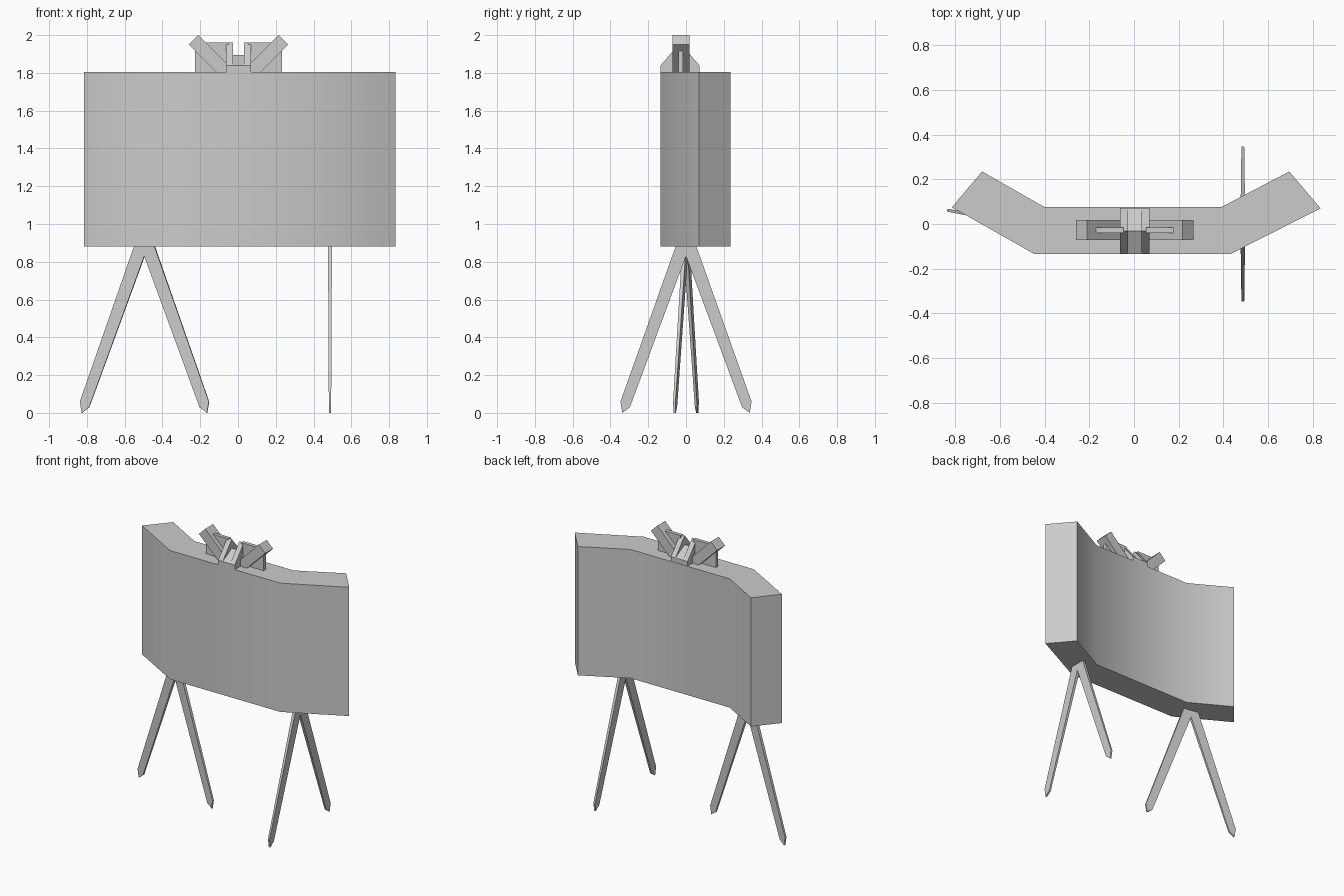
import bpy, bmesh
from math import radians
from mathutils import Matrix, Vector

cube = bpy.data.objects.get("Cube")
if cube:
    bpy.data.objects.remove(cube, do_unlink=True)

grey = bpy.data.materials.new("plain_grey")
grey.use_nodes = True
grey.diffuse_color = (0.6, 0.6, 0.6, 1)
grey.node_tree.nodes["Principled BSDF"].inputs["Base Color"].default_value = (0.6, 0.6, 0.6, 1)


def prism(name, outline, place, low, high):
    """Extrude a 2D outline from low to high; place maps (a, b, depth) to a point."""
    bm = bmesh.new()
    rings = [[bm.verts.new(place(a, b, d)) for a, b in outline] for d in (low, high)]
    for ring in rings:
        bm.faces.new(ring)
    n = len(outline)
    for i in range(n):
        j = (i + 1) % n
        bm.faces.new((rings[0][i], rings[0][j], rings[1][j], rings[1][i]))
    bmesh.ops.recalc_face_normals(bm, faces=bm.faces)
    mesh = bpy.data.meshes.new(name)
    bm.to_mesh(mesh)
    bm.free()
    mesh.materials.append(grey)
    obj = bpy.data.objects.new(name, mesh)
    bpy.context.collection.objects.link(obj)
    return obj


def upright(a, b, d):      # outline in x, y; depth along z
    return Vector((a, b, d))


def frontal(a, b, d):      # outline in x, z; depth along y
    return Vector((a, d, b))


def sideways(a, b, d):     # outline in y, z; depth along x
    return Vector((d, a, b))


# Bent body with softly shaded bends
body = prism("body", [(-0.68, 0.235), (-0.40, 0.075), (0.39, 0.075), (0.695, 0.235),
                      (0.835, 0.07), (0.43, -0.135), (-0.445, -0.135), (-0.815, 0.075)],
             upright, 0.88, 1.805)
bpy.ops.object.select_all(action='DESELECT')
body.select_set(True)
bpy.context.view_layer.objects.active = body
bpy.ops.object.shade_smooth_by_angle(angle=radians(35))

# Forked legs, slightly thinner toward the pointed feet
half = [(0.052, 0.89), (0.347, 0.06), (0.337, 0.0), (0.297, 0.03)]
fork = half + [(0, 0.83)] + [(-a, b) for a, b in reversed(half)]


def tapered(a, b, d):
    return Vector((a, d * (0.006 + 0.005 * b), b))


for name, x, turn in (("right_leg_fork", -0.495, -10.3), ("left_leg_fork", 0.487, 90)):
    leg = prism(name, fork, tapered, -1, 1)
    leg.data.transform(Matrix.Translation((x, 0, 0)) @ Matrix.Rotation(radians(turn), 4, 'Z'))

# Sight on top: tent-shaped cheeks, slanted arms and thin webs on both sides
mid = 0.003
tent = [(-0.135, 1.8), (-0.135, 1.838), (-0.032, 1.96), (0.072, 1.838), (0.072, 1.8)]
for side, word in ((-1, "right"), (1, "left")):
    def flip(points):
        return [(mid + side * a, b) for a, b in points]
    inner, outer = mid + side * 0.03, mid + side * 0.066
    prism(word + "_sight_cheek", tent, sideways, inner, outer)
    prism(word + "_sight_arm", flip([(0.263, 1.95), (0.213, 2.0), (0.05, 1.837),
                                     (0.05, 1.8), (0.113, 1.8)]), frontal, -0.072, 0.018)
    prism(word + "_sight_web", flip([(0.05, 1.8), (0.05, 1.96), (0.23, 1.96), (0.23, 1.8)]),
          frontal, -0.041, -0.015)

# Low ridge forming the sight channel floor
prism("sight_channel", [(a, min(b, 1.895)) for a, b in tent], sideways, mid - 0.03, mid + 0.03)
